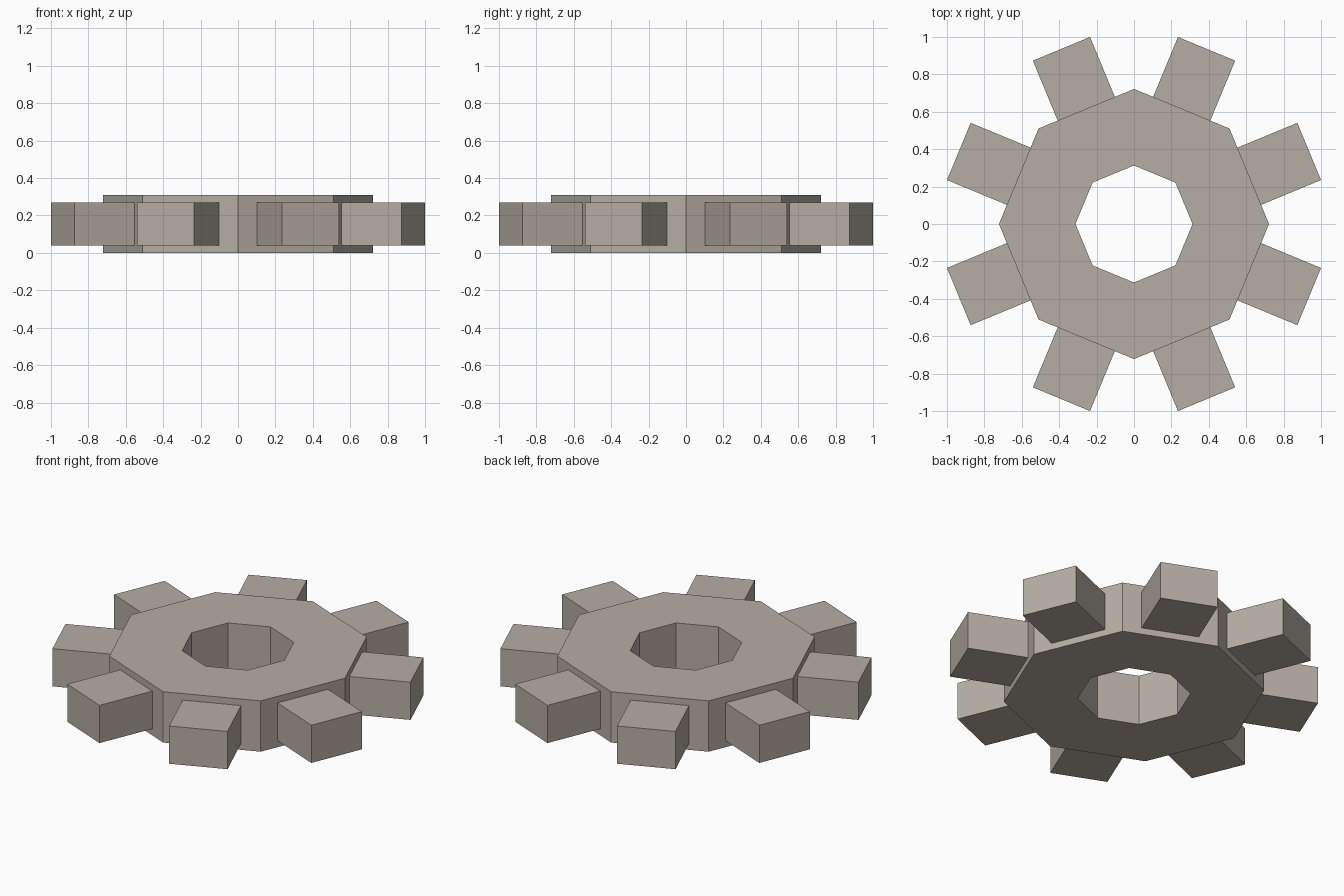
import bpy, bmesh
from math import cos, sin, pi
from mathutils import Vector

if "Cube" in bpy.data.objects:
    bpy.data.objects.remove(bpy.data.objects["Cube"])

SIDES = 8
OUTER, INNER, HEIGHT = 0.722, 0.313, 0.31
TOOTH_W, TOOTH_H, TOOTH_REACH = 0.331, 0.23, 1.0138

bm = bmesh.new()


def ring(radius, z):
    return [bm.verts.new((radius * cos(2 * pi * i / SIDES),
                          radius * sin(2 * pi * i / SIDES), z)) for i in range(SIDES)]


# Octagonal hub with an octagonal bore
loops = [ring(OUTER, 0), ring(OUTER, HEIGHT), ring(INNER, HEIGHT), ring(INNER, 0)]
outer_faces = []
for k in range(4):
    a, b = loops[k], loops[(k + 1) % 4]
    for i in range(SIDES):
        j = (i + 1) % SIDES
        face = bm.faces.new((a[i], a[j], b[j], b[i]))
        if k == 0:
            outer_faces.append(face)
bm.normal_update()

# Inset each outer face to the tooth outline
teeth = bmesh.ops.extrude_discrete_faces(bm, faces=outer_faces)["faces"]
side_width = 2 * OUTER * sin(pi / SIDES)
for f in teeth:
    c = f.calc_center_median()
    for v in f.verts:
        d = (v.co - c) * (TOOTH_W / side_width)
        d.z = (v.co.z - c.z) * TOOTH_H / HEIGHT
        v.co = c + d
bm.normal_update()

# Pull the teeth outwards
teeth = bmesh.ops.extrude_discrete_faces(bm, faces=teeth)["faces"]
for f in teeth:
    c = f.calc_center_median()
    out = Vector((c.x, c.y, 0)).normalized()
    bmesh.ops.translate(bm, verts=f.verts[:],
                        vec=out * (TOOTH_REACH - OUTER * cos(pi / SIDES)))

bmesh.ops.recalc_face_normals(bm, faces=bm.faces[:])
mesh = bpy.data.meshes.new("gear_wheel")
bm.to_mesh(mesh)
bm.free()

# Warm grey metal
metal = bpy.data.materials.new("warm_grey")
metal.diffuse_color = (0.47, 0.42, 0.37, 1)
metal.use_nodes = True
metal.node_tree.nodes["Principled BSDF"].inputs["Base Color"].default_value = metal.diffuse_color
mesh.materials.append(metal)
bpy.context.collection.objects.link(bpy.data.objects.new("gear_wheel", mesh))
